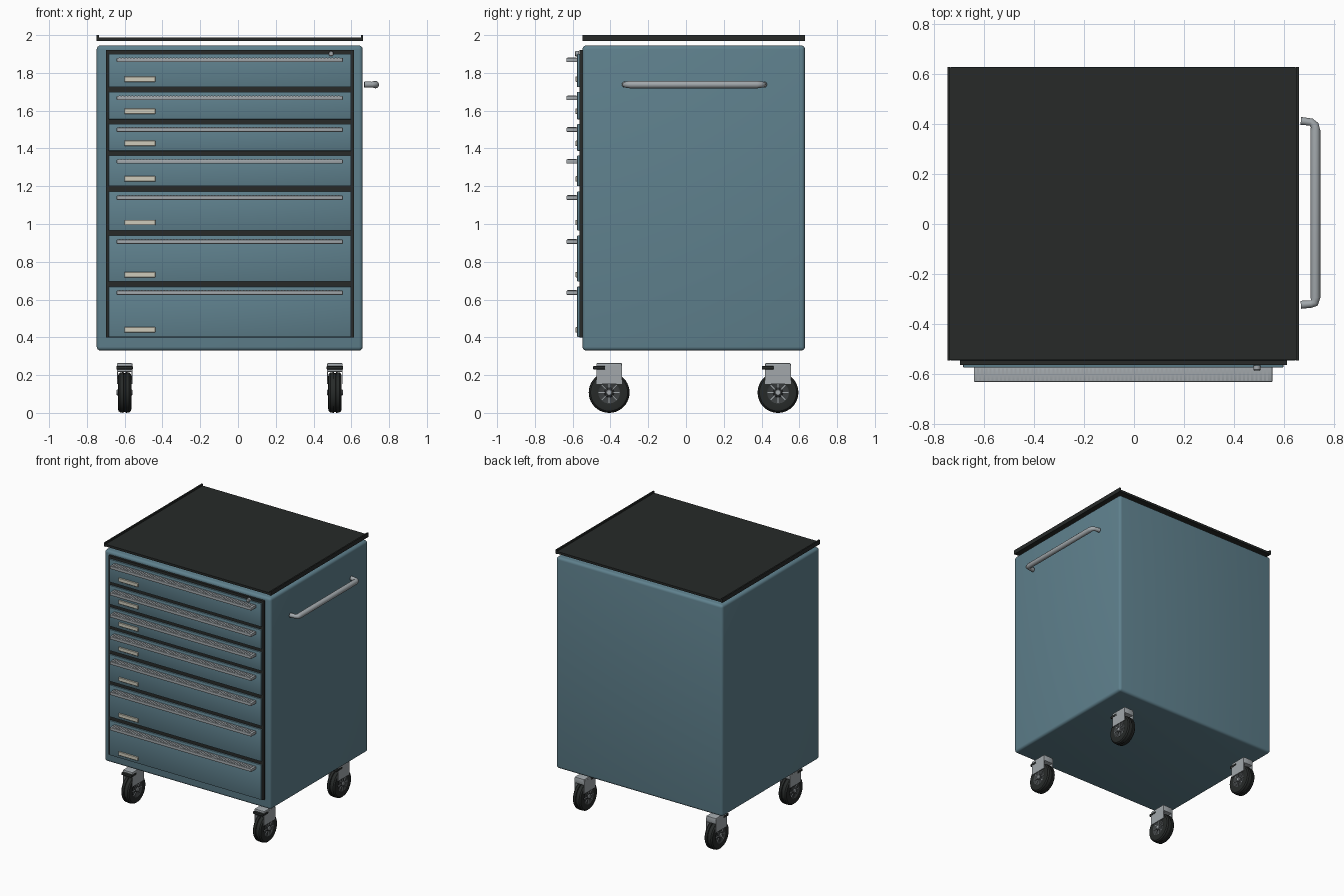
import bpy, bmesh, math
from mathutils import Matrix, Vector

if "Cube" in bpy.data.objects:
    bpy.data.objects.remove(bpy.data.objects["Cube"])


def material(name, r, g, b):
    m = bpy.data.materials.new(name)
    m.diffuse_color = (r, g, b, 1)
    m.use_nodes = True
    m.node_tree.nodes["Principled BSDF"].inputs["Base Color"].default_value = m.diffuse_color
    return m


TEAL = material("teal_paint", 0.115, 0.22, 0.27)
DARK = material("dark_rubber", 0.02, 0.023, 0.022)
HUB = material("hub_grey", 0.045, 0.05, 0.052)
STEEL = material("steel", 0.36, 0.39, 0.41)
CREAM = material("label_cream", 0.62, 0.60, 0.50)


def finish(name, bm, mat, smooth=True):
    bmesh.ops.recalc_face_normals(bm, faces=bm.faces)
    me = bpy.data.meshes.new(name)
    bm.to_mesh(me)
    bm.free()
    me.materials.append(mat)
    ob = bpy.data.objects.new(name, me)
    bpy.context.collection.objects.link(ob)
    if smooth:
        bpy.ops.object.select_all(action='DESELECT')
        ob.select_set(True)
        bpy.context.view_layer.objects.active = ob
        bpy.ops.object.shade_smooth_by_angle(angle=math.radians(35))
    return ob


def add_box(bm, x0, x1, y0, y1, z0, z1):
    c = Vector(((x0 + x1) / 2, (y0 + y1) / 2, (z0 + z1) / 2))
    s = Matrix.Diagonal((x1 - x0, y1 - y0, z1 - z0, 1))
    bmesh.ops.create_cube(bm, size=1, matrix=Matrix.Translation(c) @ s)


def box(name, dims, mat, bevel=0, segments=2):
    bm = bmesh.new()
    add_box(bm, *dims)
    if bevel:
        bmesh.ops.bevel(bm, geom=bm.edges[:], offset=bevel, segments=segments,
                        profile=0.5, affect='EDGES')
    return finish(name, bm, mat, bevel > 0)


def lathe_x(name, profile, center, mat, steps=40):
    # profile of (x, radius) points spun round the x axis
    bm = bmesh.new()
    vs = [bm.verts.new((x, 0, r)) for x, r in profile]
    es = [bm.edges.new(p) for p in zip(vs, vs[1:])]
    bmesh.ops.spin(bm, geom=vs + es, cent=(0, 0, 0), axis=(1, 0, 0),
                   angle=math.tau, steps=steps)
    bmesh.ops.remove_doubles(bm, verts=bm.verts, dist=1e-5)
    bmesh.ops.translate(bm, verts=bm.verts, vec=center)
    return finish(name, bm, mat)


# cabinet body and dark drawer surround
box("cabinet_body", (-0.748, 0.66, -0.548, 0.63, 0.33, 1.945), TEAL, 0.02, 4)
box("drawer_surround", (-0.698, 0.614, -0.565, -0.53, 0.40, 1.92), DARK)

# top tray: flat sheet with raised lips at left and right
box("top_sheet", (-0.745, 0.658, -0.545, 0.628, 1.97, 1.987), DARK)
for side, x in (("left", -0.748), ("right", 0.65)):
    box(f"top_lip_{side}", (x, x + 0.011, -0.548, 0.63, 1.968, 2.0), DARK)

# drawers: bottom z, top z, pull centre z, label centre z
DRAWERS = [(1.724, 1.90, 1.87, 1.767), (1.554, 1.70, 1.668, 1.597),
           (1.387, 1.53, 1.50, 1.427), (1.20, 1.363, 1.332, 1.239),
           (0.966, 1.172, 1.14, 1.008), (0.695, 0.94, 0.907, 0.732),
           (0.402, 0.668, 0.637, 0.44)]
for i, (z0, z1, zp, zl) in enumerate(DRAWERS, 1):
    box(f"drawer_front_{i}", (-0.685, 0.599, -0.576, -0.55, z0, z1), TEAL, 0.003)
    box(f"drawer_label_{i}", (-0.602, -0.437, -0.585, -0.57, zl - 0.014, zl + 0.014),
        CREAM, 0.002, 1)
    # ribbed pull strip
    box(f"drawer_pull_{i}", (-0.642, 0.555, -0.633, -0.57, zp - 0.012, zp + 0.01),
        STEEL, 0.003)
    bm = bmesh.new()
    for k in range(70):
        x = -0.63 + k * 0.0168
        add_box(bm, x, x + 0.008, -0.628, -0.58, zp + 0.008, zp + 0.0125)
    finish(f"drawer_pull_ribs_{i}", bm, STEEL, False)

# lock on the top drawer
lathe_x("drawer_lock", [(-0.01, 0), (-0.01, 0.014), (0.007, 0.014), (0.01, 0.011), (0.01, 0)],
        (0, 0, 0), STEEL, 20).matrix_world = (
    Matrix.Translation((0.493, -0.577, 1.902)) @ Matrix.Rotation(-math.pi / 2, 4, 'Z'))

# push handle on the right side: a bent tube
cu = bpy.data.curves.new("push_handle", 'CURVE')
cu.dimensions = '3D'
cu.bevel_depth = 0.02
cu.bevel_resolution = 4
cu.use_fill_caps = True
pts = [(0.669, -0.324, 0.8), (0.71, -0.321, 0.75), (0.724, -0.316, 0.85), (0.727, -0.295, 1),
       (0.727, 0.375, 1), (0.724, 0.397, 0.85), (0.71, 0.409, 0.75), (0.669, 0.413, 0.8)]
sp = cu.splines.new('POLY')
sp.points.add(len(pts) - 1)
for p, (x, y, r) in zip(sp.points, pts):
    p.co = (x, y, 1.738, 1)
    p.radius = r
cu.materials.append(STEEL)
bpy.context.collection.objects.link(bpy.data.objects.new("push_handle", cu))

# casters
R = 0.108
TYRE = [(-0.034, 0.058), (-0.036, 0.085), (-0.033, 0.098), (-0.024, 0.106), (-0.006, R),
        (-0.004, 0.102), (0.004, 0.102), (0.006, R), (0.024, 0.106), (0.033, 0.098),
        (0.036, 0.085), (0.034, 0.058)]
DISC = [(-0.034, 0), (-0.034, 0.02), (-0.028, 0.026), (-0.028, 0.05), (-0.034, 0.06),
        (0.034, 0.06), (0.028, 0.05), (0.028, 0.026), (0.034, 0.02), (0.034, 0)]
AXLE = [(-0.042, 0), (-0.042, 0.013), (-0.038, 0.016), (0.038, 0.016), (0.042, 0.013), (0.042, 0)]
for fb, y in (("front", -0.407), ("back", 0.487)):
    for lr, x in (("left", -0.6), ("right", 0.513)):
        tag = f"{fb}_{lr}"
        c = (x, y, R)
        lathe_x(f"caster_tyre_{tag}", TYRE, c, DARK)
        lathe_x(f"caster_hub_{tag}", DISC, c, HUB)
        lathe_x(f"caster_axle_{tag}", AXLE, c, STEEL, 16)
        # wheel spokes on both faces
        bm = bmesh.new()
        for k in range(8):
            n = len(bm.verts)
            add_box(bm, -0.033, 0.033, -0.002, 0.002, 0.012, 0.056)
            bm.verts.ensure_lookup_table()
            bmesh.ops.rotate(bm, verts=bm.verts[n:], cent=(0, 0, 0),
                             matrix=Matrix.Rotation(k * math.tau / 8, 3, 'X'))
        bmesh.ops.translate(bm, verts=bm.verts, vec=c)
        finish(f"caster_spokes_{tag}", bm, STEEL, False)
        # fork: crown and two cheeks
        ya, yb = y - 0.068, y + 0.068
        box(f"caster_crown_{tag}", (x - 0.041, x + 0.041, ya, yb, 0.217, 0.263), STEEL, 0.004)
        for s, xs in (("inner", x - 0.0415), ("outer", x + 0.0365)):
            box(f"caster_cheek_{s}_{tag}", (xs, xs + 0.005, ya, yb, 0.153, 0.25), STEEL)
        # brake pedal
        box(f"caster_brake_{tag}", (x - 0.044, x + 0.044, y - 0.085, y - 0.02, 0.23, 0.248),
            DARK, 0.004)
